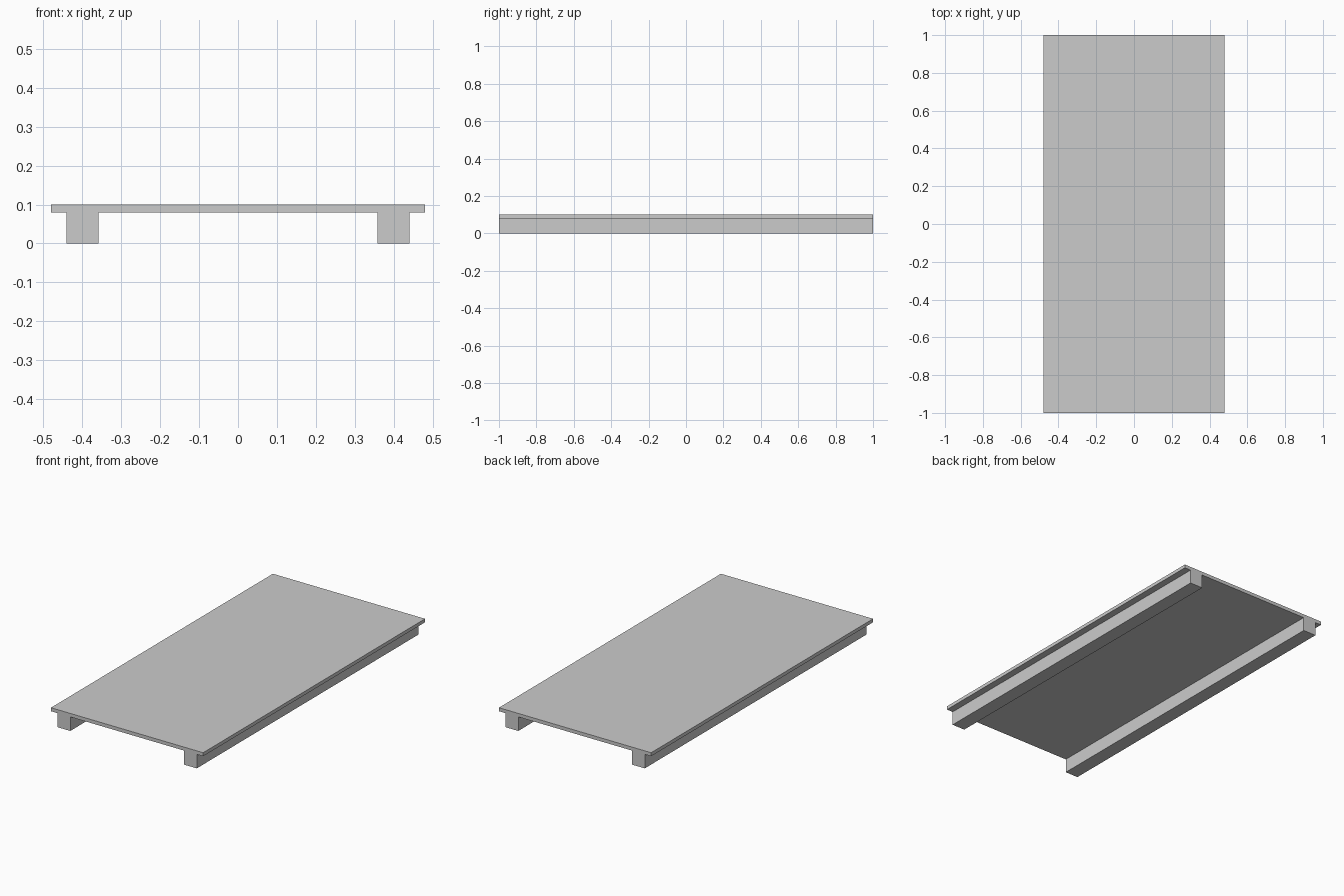
import bpy

if "Cube" in bpy.data.objects:
    bpy.data.objects.remove(bpy.data.objects["Cube"])


def box(name, x, y, z):
    """Axis-aligned box from (min, max) ranges."""
    bpy.ops.mesh.primitive_cube_add(size=1, location=[(a + b) / 2 for a, b in (x, y, z)])
    obj = bpy.context.object
    obj.name = name
    obj.scale = [b - a for a, b in (x, y, z)]
    bpy.ops.object.transform_apply(location=False, rotation=False, scale=True)
    return obj


LENGTH = (-1.0, 1.0)

# Thin flat deck
box("deck_panel", (-0.48, 0.48), LENGTH, (0.08, 0.10))

# Two full-length support beams, inset from the deck edges
for name, side in (("left_beam", -1), ("right_beam", 1)):
    cx = side * 0.399
    box(name, (cx - 0.041, cx + 0.041), LENGTH, (0.0, 0.08))
